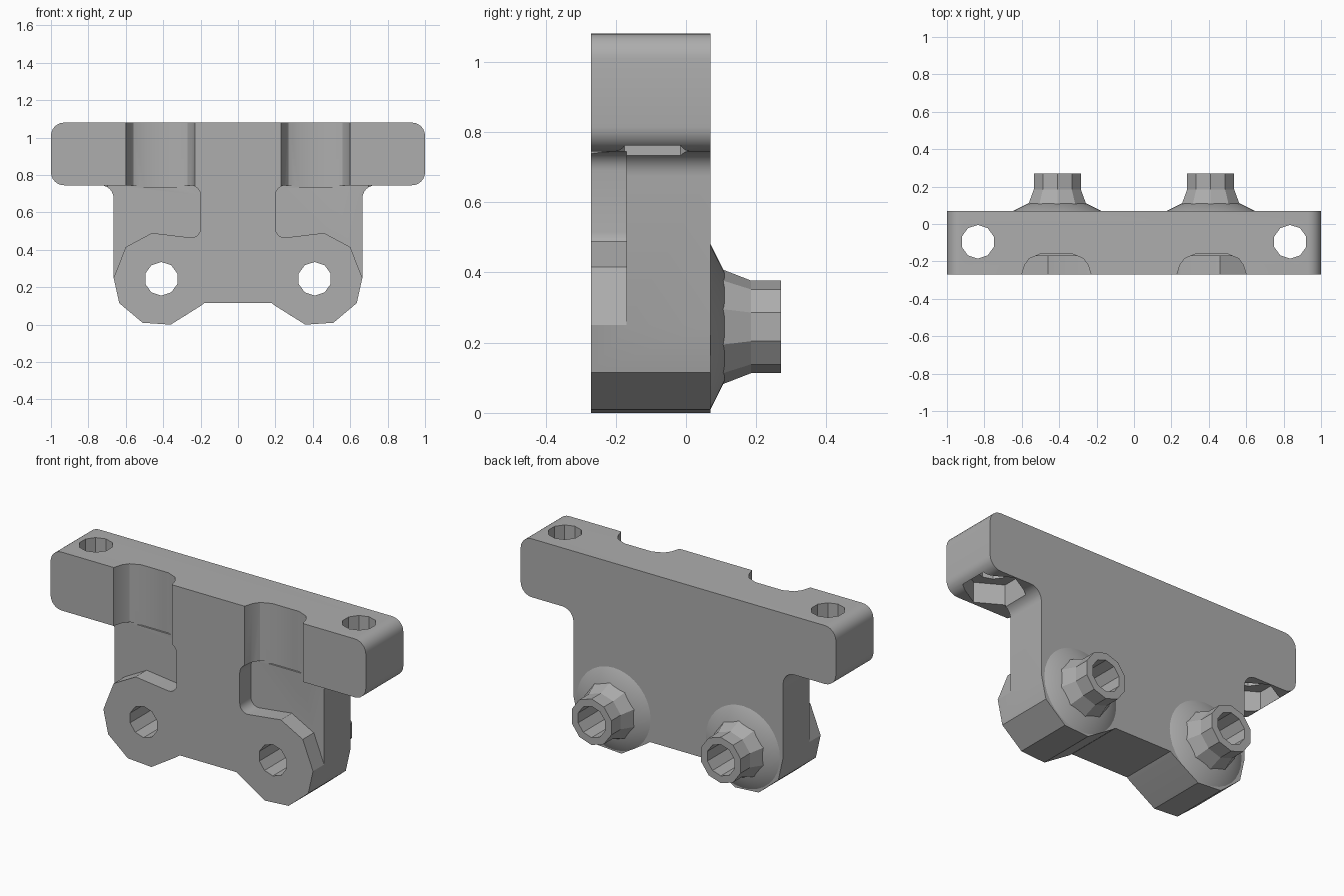
import bpy, bmesh, math
from mathutils import Vector

cube = bpy.data.objects.get("Cube")
if cube:
    bpy.data.objects.remove(cube, do_unlink=True)

FRONT, BACK = -0.27, 0.07
BOSS_X, BOSS_Z, BORE = 0.41, 0.245, 0.09

grey = bpy.data.materials.new("plain grey")
grey.use_nodes = True
colour = (0.42, 0.42, 0.42, 1)
grey.diffuse_color = colour
grey.node_tree.nodes["Principled BSDF"].inputs["Base Color"].default_value = colour


def arc(cx, cy, r, start, end, steps=6):
    angles = [math.radians(start + (end - start) * i / steps) for i in range(steps + 1)]
    return [(cx + r * math.cos(a), cy + r * math.sin(a)) for a in angles]


def finish(name, bm):
    bmesh.ops.recalc_face_normals(bm, faces=bm.faces[:])
    mesh = bpy.data.meshes.new(name)
    bm.to_mesh(mesh)
    bm.free()
    mesh.materials.append(grey)
    obj = bpy.data.objects.new(name, mesh)
    bpy.context.collection.objects.link(obj)
    return obj


def prism(name, outline, low, high, axis="y"):
    """Extrude an outline along y (points are x, z) or z (points are x, y)."""
    bm = bmesh.new()
    along_y = axis == "y"
    verts = [bm.verts.new((u, low, v) if along_y else (u, v, low)) for u, v in outline]
    face = bm.faces.new(verts)
    new = bmesh.ops.extrude_face_region(bm, geom=[face])["geom"]
    step = Vector((0, high - low, 0) if along_y else (0, 0, high - low))
    bmesh.ops.translate(bm, vec=step, verts=[g for g in new if isinstance(g, bmesh.types.BMVert)])
    return finish(name, bm)


def lathe(name, cx, cz, profile, sides):
    """Revolve a closed (radius, y) profile about an axis along y."""
    bm = bmesh.new()
    rings = []
    for i in range(sides):
        a = 2 * math.pi * i / sides + math.pi / 2
        rings.append([bm.verts.new((cx + r * math.cos(a), y, cz + r * math.sin(a))) for r, y in profile])
    count = len(profile)
    for i in range(sides):
        a, b = rings[i], rings[(i + 1) % sides]
        for j in range(count):
            k = (j + 1) % count
            bm.faces.new((a[j], a[k], b[k], b[j]))
    return finish(name, bm)


def smooth(obj):
    bpy.ops.object.select_all(action="DESELECT")
    obj.select_set(True)
    bpy.context.view_layer.objects.active = obj
    bpy.ops.object.shade_smooth_by_angle(angle=math.radians(30))


# Bracket silhouette: lobed lower body, filleted necks and rounded top bar
half = [(0.18, 0.115), (0.2, 0.1), (0.36, 0), (0.51, 0.01), (0.635, 0.115), (0.665, 0.25)]
half += arc(0.735, 0.675, 0.07, 180, 90)
half += arc(0.93, 0.815, 0.07, -90, 0)
half += arc(0.93, 1.01, 0.07, 0, 90)
bracket = prism("bracket", half + [(-x, z) for x, z in reversed(half)], FRONT, BACK)

# Cutter shapes for the +x side, mirrored below
pocket = [(0.8, 0.745), (0.27, 0.745)] + arc(0.255, 0.69, 0.055, 90, 180)
pocket += arc(0.25, 0.515, 0.05, 180, 270)
pocket += [(0.46, 0.49), (0.6, 0.415), (0.665, 0.25), (0.8, 0.25)]
groove = [(0.23, -0.3), (0.23, -0.27), (0.245, -0.22), (0.27, -0.185), (0.33, -0.16),
          (0.5, -0.16), (0.56, -0.185), (0.585, -0.22), (0.6, -0.27), (0.6, -0.3)]

for side, s in (("left", 1), ("right", -1)):
    flip = lambda pts: [(s * x, v) for x, v in pts]
    bolt_x, bolt_y = 0.835, -0.095
    cutters = [
        prism(side + "_pocket_cutter", flip(pocket), -0.4, -0.17),
        prism(side + "_groove_cutter", flip(groove), 0.735, 1.2, "z"),
        prism(side + "_bolt_cutter", flip(arc(bolt_x, bolt_y, 0.09, 18, 342, 9)), 0.6, 1.2, "z"),
        prism(side + "_nut_cutter", flip(arc(bolt_x, bolt_y, 0.16, 30, 330, 5)), 0.6, 0.86, "z"),
        prism(side + "_bore_cutter", arc(s * BOSS_X, BOSS_Z, BORE, 90, 414, 9), -0.4, 0.2),
    ]
    for cutter in cutters:
        cutter.hide_render = True
        cutter.hide_set(True)
        mod = bracket.modifiers.new(cutter.name, "BOOLEAN")
        mod.operation, mod.solver, mod.object = "DIFFERENCE", "EXACT", cutter

    # Flared base and faceted tube on the back
    flare = lathe(side + "_boss_flare", s * BOSS_X, BOSS_Z,
                  [(0.235, BACK), (0.155, 0.11), (0.12, 0.11), (0.12, BACK)], 32)
    lathe(side + "_boss_tube", s * BOSS_X, BOSS_Z,
          [(0.165, 0.1), (0.132, 0.185), (0.132, 0.27), (BORE, 0.27), (BORE, BACK), (0.15, BACK)], 10)
    smooth(flare)

# Apply the cuts, then drop the cutters
bpy.context.view_layer.update()
graph = bpy.context.evaluated_depsgraph_get()
cut_mesh = bpy.data.meshes.new_from_object(bracket.evaluated_get(graph))
used = [m.object for m in bracket.modifiers]
bracket.modifiers.clear()
bracket.data = cut_mesh
for cutter in used:
    bpy.data.objects.remove(cutter, do_unlink=True)
smooth(bracket)
